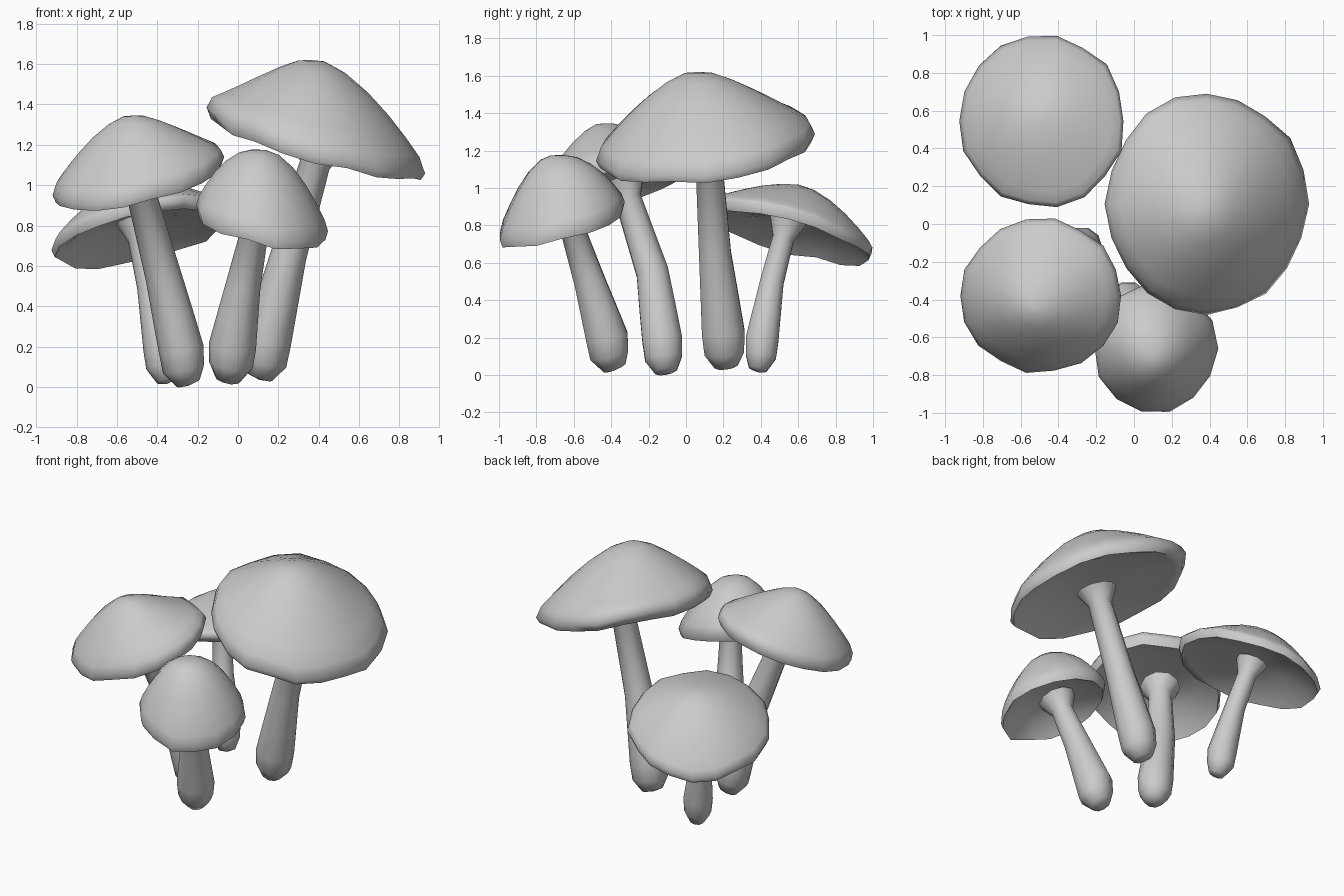
import bpy, bmesh, math, random
from mathutils import Vector

cube = bpy.data.objects.get("Cube")
if cube:
    bpy.data.objects.remove(cube, do_unlink=True)

random.seed(4)
grey = bpy.data.materials.new("plain_grey")
grey.use_nodes = True
GREY = (0.6, 0.6, 0.6, 1)
grey.diffuse_color = GREY
grey.node_tree.nodes["Principled BSDF"].inputs["Base Color"].default_value = GREY


def skin(name, rings, start, end):
    """Bridge rings of points and close both ends with a fan."""
    bm = bmesh.new()
    loops = [[bm.verts.new(p) for p in ring] for ring in rings]
    n = len(loops[0])
    for a, b in zip(loops, loops[1:]):
        for i in range(n):
            j = (i + 1) % n
            bm.faces.new((a[i], a[j], b[j], b[i]))
    for tip, loop in ((start, loops[0]), (end, loops[-1])):
        v = bm.verts.new(tip)
        for i in range(n):
            bm.faces.new((v, loop[i], loop[(i + 1) % n]))
    bmesh.ops.recalc_face_normals(bm, faces=bm.faces)
    mesh = bpy.data.meshes.new(name)
    bm.to_mesh(mesh)
    bm.free()
    obj = bpy.data.objects.new(name, mesh)
    bpy.context.collection.objects.link(obj)
    mesh.materials.append(grey)
    bpy.ops.object.select_all(action='DESELECT')
    obj.select_set(True)
    bpy.context.view_layer.objects.active = obj
    bpy.ops.object.shade_smooth_by_angle(angle=math.radians(75))


def cap(name, centre, radii, slope, apex, power, lip, sides=18):
    """Tilted domed cap with a thick wavy rim and a hollow underside."""
    cx, cy, cz = centre
    height = apex[2] - cz
    wave = [(1.015 - random.random() * 0.045, random.uniform(-0.014, 0.014))
            for _ in range(sides)]

    def point(s, lift, drift, k):
        a = math.tau * k / sides
        shrink, bump = wave[k]
        grow = s * (1 + (shrink - 1) * s ** 3)
        dx, dy = radii[0] * math.cos(a) * grow, radii[1] * math.sin(a) * grow
        tilt = (slope[0] * dx + slope[1] * dy) * s
        return (cx + dx + (apex[0] - cx) * drift,
                cy + dy + (apex[1] - cy) * drift,
                cz + tilt + lift + bump * s ** 4)

    # blunt-topped dome, then rim, then underside
    profile = [(s, height * (1 - ((s - 0.08) / 0.92) ** power) + lip * s * s, 1 - s)
               for s in (0.12, 0.3, 0.5, 0.68, 0.83, 0.95)]
    profile += [(1.0, 0.0, 0), (0.96, -0.045, 0), (0.87, -0.02, 0),
                (0.6, 0.035, 0), (0.3, 0.055, 0)]
    rings = [[point(s, h, d, k) for k in range(sides)] for s, h, d in profile]
    skin(name, rings, apex, (cx, cy, cz + 0.06))


def stem(name, low, middle, top, radii, sides=10):
    """Club-footed stem, flared where it meets the cap."""
    low, middle, top = Vector(low), Vector(middle), Vector(top)
    foot = low + (low - middle).normalized() * 0.1
    foot.z = low.z - 0.12
    flare = top + (top - middle).normalized() * 0.1
    path = [(foot, radii[0] * 0.55), (low - Vector((0, 0, 0.05)), radii[0] * 0.93),
            (low + (middle - low) * 0.12, radii[0]),
            (low + (middle - low) * 0.5, (radii[0] + radii[1]) * 0.51),
            (middle, radii[1]), (top, radii[2]), (flare, radii[2] * 1.7)]
    rings = []
    for i, (p, r) in enumerate(path):
        ahead = path[min(i + 1, len(path) - 1)][0] - path[max(i - 1, 0)][0]
        u = ahead.cross(Vector((0, 1, 0))).normalized()
        v = ahead.cross(u).normalized()
        rings.append([p + (u * math.cos(math.tau * k / sides)
                           + v * math.sin(math.tau * k / sides)) * r
                      for k in range(sides)])
    skin(name, rings, foot - Vector((0, 0, 0.015)), flare)


# tall mushroom
cap("tall_cap", (0.385, 0.105, 1.225), (0.54, 0.59), (-0.29, 0.12),
    (0.36, 0.06, 1.62), 1.42, 0.04, 20)
stem("tall_stem", (0.13, 0.205, 0.17), (0.25, 0.155, 0.65), (0.38, 0.125, 1.1),
     (0.12, 0.09, 0.076))

# left front mushroom
cap("left_cap", (-0.495, -0.38, 1.05), (0.43, 0.41), (0.22, 0.25),
    (-0.52, -0.44, 1.345), 1.45, 0.03)
stem("left_stem", (-0.27, -0.12, 0.14), (-0.37, -0.18, 0.55), (-0.475, -0.31, 0.94),
     (0.112, 0.09, 0.074))

# low back mushroom
cap("back_cap", (-0.485, 0.545, 0.785), (0.44, 0.46), (0.21, -0.29),
    (-0.47, 0.55, 1.02), 1.7, 0.01)
stem("back_stem", (-0.37, 0.4, 0.15), (-0.435, 0.46, 0.5), (-0.485, 0.52, 0.73),
     (0.092, 0.066, 0.06))

# small front mushroom
cap("front_cap", (0.115, -0.66, 0.83), (0.33, 0.34), (-0.22, 0.25),
    (0.1, -0.69, 1.175), 1.95, 0.02, 14)
stem("front_stem", (-0.035, -0.41, 0.16), (0.025, -0.515, 0.5), (0.08, -0.6, 0.76),
     (0.118, 0.087, 0.07))
